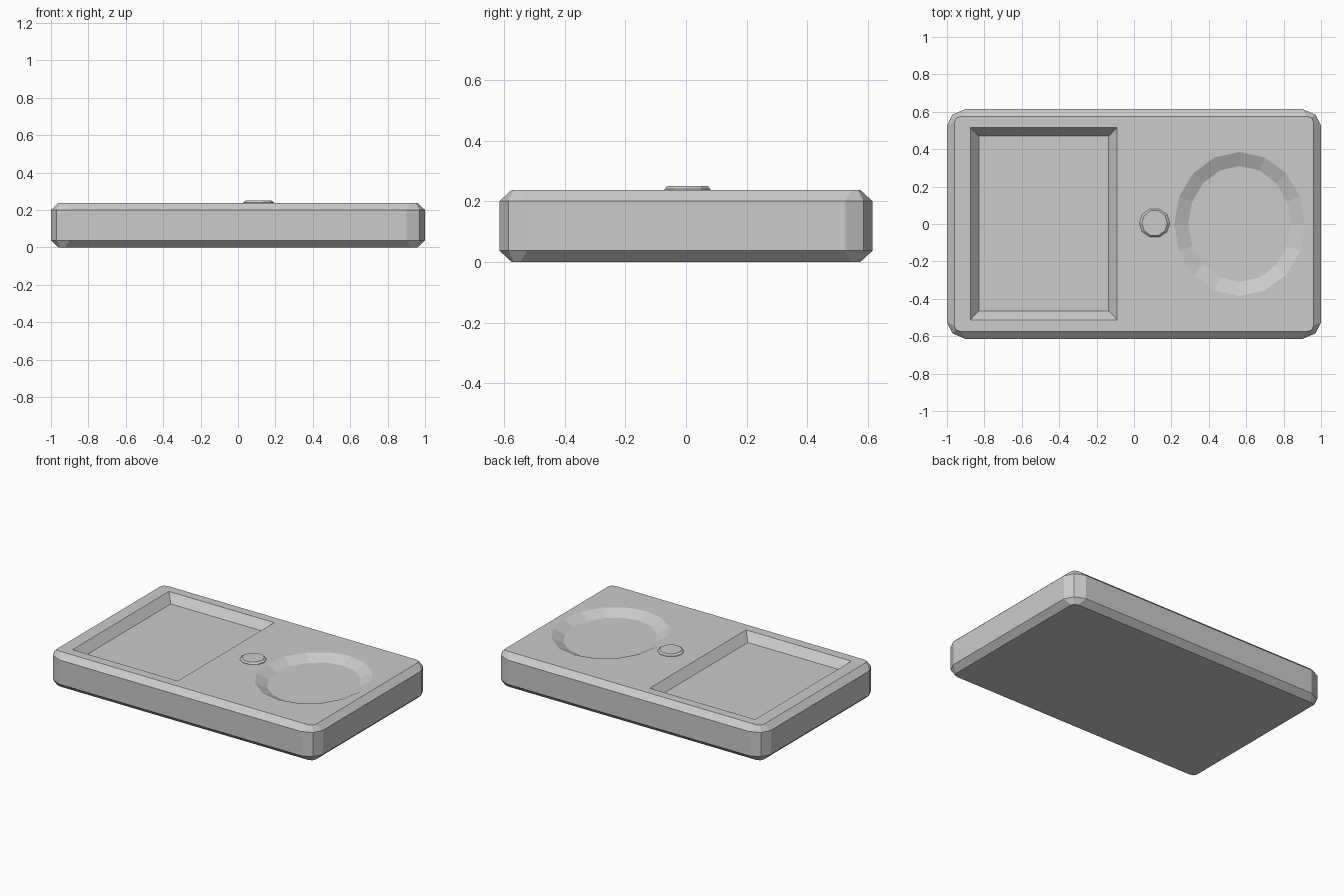
import bpy, bmesh, math

if "Cube" in bpy.data.objects:
    bpy.data.objects.remove(bpy.data.objects["Cube"])

def loft(name, rings):
    """Closed solid skinned through equal-length rings of (x, y, z), bottom to top."""
    bm = bmesh.new()
    vs = [[bm.verts.new(p) for p in r] for r in rings]
    n = len(rings[0])
    for a, b in zip(vs, vs[1:]):
        for i in range(n):
            j = (i + 1) % n
            bm.faces.new((a[i], a[j], b[j], b[i]))
    bm.faces.new(vs[0][::-1])
    bm.faces.new(vs[-1])
    bmesh.ops.recalc_face_normals(bm, faces=bm.faces[:])
    me = bpy.data.meshes.new(name)
    bm.to_mesh(me)
    bm.free()
    ob = bpy.data.objects.new(name, me)
    bpy.context.collection.objects.link(ob)
    return ob

def corner_ring(quarter, z):
    """Mirror one corner's points (counter-clockwise) into a full outline."""
    q = list(quarter)
    pts = q + [(-x, y) for x, y in q[::-1]]
    pts += [(-x, -y) for x, y in q] + [(x, -y) for x, y in q[::-1]]
    return [(x, y, z) for x, y in pts]

def rect(x0, x1, y0, y1, z):
    return [(x0, y0, z), (x1, y0, z), (x1, y1, z), (x0, y1, z)]

def ellipse(cx, cy, rx, ry, z, n):
    return [(cx + rx * math.cos(2 * math.pi * i / n),
             cy + ry * math.sin(2 * math.pi * i / n), z) for i in range(n)]

TOP = 0.237

# Tray body with chamfered top, bottom and corners
outer = [(1, .525), (.97, .585), (.9, .615)]
inner = [(.96, .545), (.95, .567), (.925, .575)]
body = loft("tray_body", [corner_ring(inner, 0), corner_ring(outer, .037),
                          corner_ring(outer, .2), corner_ring(inner, TOP)])

# Rectangular pocket and shallow round dish
cutters = [
    loft("pocket_cutter", [rect(-.83, -.135, -.465, .47, TOP - .055),
                           rect(-.875, -.09, -.512, .515, TOP),
                           rect(-.875, -.09, -.512, .515, TOP + .1)]),
    loft("dish_cutter", [ellipse(.565, 0, .275, .31, TOP - .035, 16),
                         ellipse(.565, 0, .35, .385, TOP, 16),
                         ellipse(.565, 0, .35, .385, TOP + .1, 16)]),
]
bpy.context.view_layer.objects.active = body
for c in cutters:
    m = body.modifiers.new(c.name, 'BOOLEAN')
    m.operation = 'DIFFERENCE'
    m.solver = 'EXACT'
    m.object = c
    bpy.ops.object.modifier_apply(modifier=m.name)
    bpy.data.objects.remove(c)

# Small raised button
loft("button", [ellipse(.11, .005, .082, .079, TOP - .01, 10),
                ellipse(.11, .005, .082, .079, TOP + .003, 10),
                ellipse(.11, .005, .068, .07, .251, 10)])
